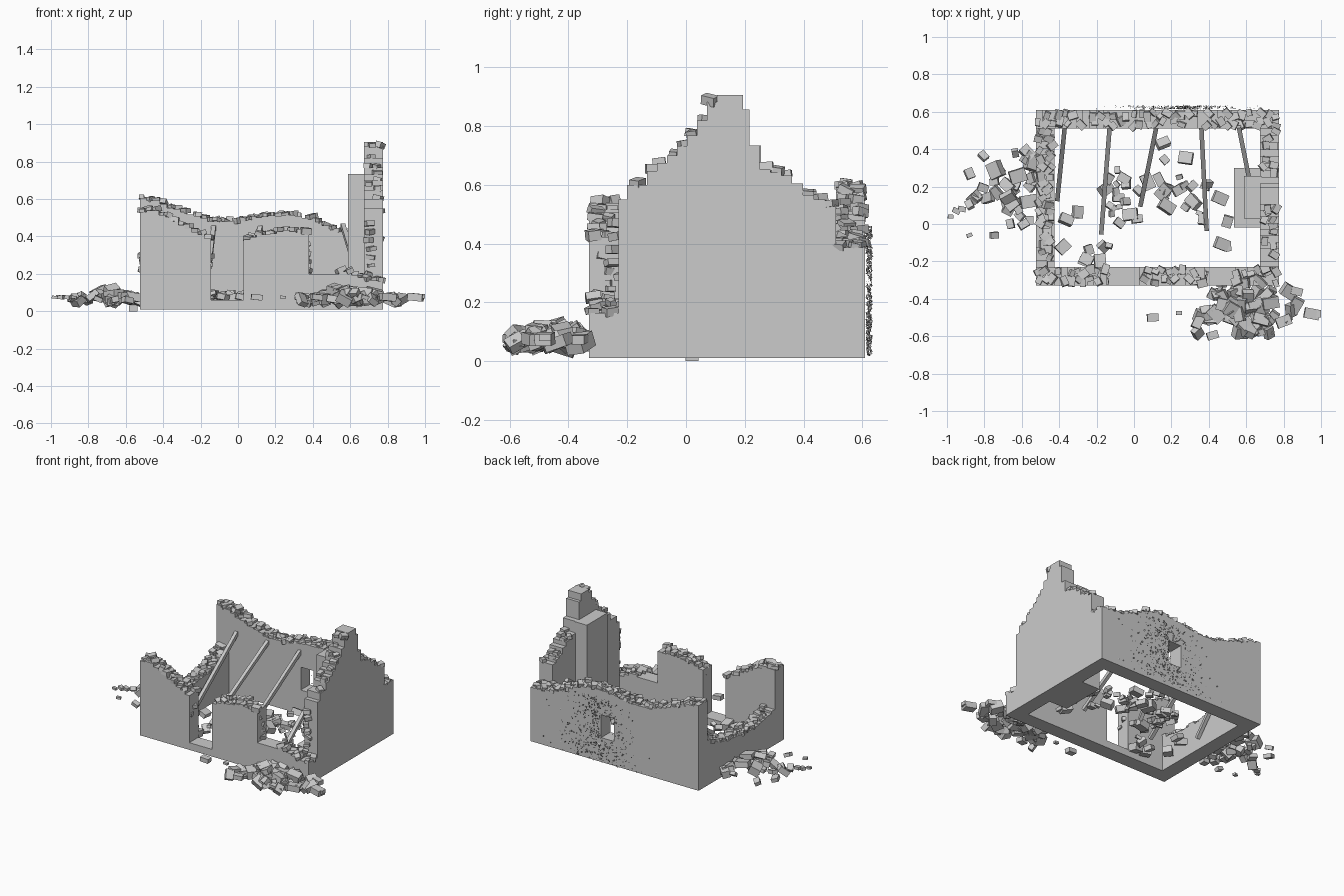
import bpy, bmesh, random, math
from mathutils import Matrix, Vector, Euler

if "Cube" in bpy.data.objects:
    bpy.data.objects.remove(bpy.data.objects["Cube"])

random.seed(7)
U, G = random.uniform, random.gauss
X0, X1, Y0, Y1, T, BASE = -0.525, 0.775, -0.33, 0.61, 0.10, 0.01


def finish(bm, name):
    bmesh.ops.recalc_face_normals(bm, faces=bm.faces)
    me = bpy.data.meshes.new(name)
    bm.to_mesh(me)
    bm.free()
    ob = bpy.data.objects.new(name, me)
    bpy.context.collection.objects.link(ob)
    return ob


def block(bm, loc, size, rot=(0, 0, 0)):
    m = Matrix.Translation(loc) @ Euler(rot).to_matrix().to_4x4() @ Matrix.Diagonal((*size, 1))
    bmesh.ops.create_cube(bm, size=1, matrix=m)


def stone(bm, loc, s, tilt=0.3):
    block(bm, loc, (s, s * U(.65, .85), s * U(.45, .65)), (G(0, tilt), G(0, tilt), U(0, 6.28)))


def height(pts, a):
    for (a0, h0), (a1, h1) in zip(pts, pts[1:]):
        if a0 <= a <= a1:
            return h0 + (h1 - h0) * (a - a0) / max(a1 - a0, 1e-6)
    return pts[-1][1]


def stepped(pts, w=0.036):
    # turn a broken skyline into small masonry steps
    a, b = pts[0][0], pts[-1][0]
    n = max(1, round((b - a) / w))
    return [(a + (b - a) * i / n, a + (b - a) * (i + 1) / n,
             height(pts, a + (b - a) * (i + .5) / n) + U(-.006, .006)) for i in range(n)]


def wall(name, steps, along_x, off):
    # extrude the stepped outline through the wall thickness
    def P(a, z):
        return (a, off, z) if along_x else (off, a, z)
    outline = [P(steps[0][0], BASE)]
    for a, b, h in steps:
        outline += [P(a, h), P(b, h)]
    outline.append(P(steps[-1][1], BASE))
    bm = bmesh.new()
    f = bm.faces.new([bm.verts.new(p) for p in outline])
    ext = bmesh.ops.extrude_face_region(bm, geom=[f])
    vs = [v for v in ext['geom'] if isinstance(v, bmesh.types.BMVert)]
    bmesh.ops.translate(bm, verts=vs, vec=(0, T, 0) if along_x else (T, 0, 0))
    return finish(bm, name)


def cap_stones(name, steps, along_x, off, chance=.75):
    # loose stones lying on the broken edge
    bm = bmesh.new()
    for a, b, h in steps:
        for k in (.27, .73):
            if random.random() < chance:
                p, q = (a + b) / 2 + U(-.01, .01), off + T * k + U(-.015, .015)
                stone(bm, (p, q, h + .006) if along_x else (q, p, h + .006), U(.036, .054), .2)
    return finish(bm, name)


# front wall: left part, doorway threshold, middle, window sill, fallen corner
front = stepped([(X0, .53), (-.46, .545), (-.38, .51), (-.25, .44), (-.145, .385)])
front += [(-.145, .03, .06)]
front += stepped([(.03, .385), (.13, .41), (.25, .43), (.38, .415)])
front += [(.38, .54, .2)]
front += stepped([(.54, .225), (.64, .19), (X1, .155)])
wall("front_wall", front, True, Y0)
cap_stones("front_wall_cap_stones", [s for s in front if s[1] - s[0] < .1], True, Y0)

# back wall with a small window
back = stepped([(X0, .60), (-.45, .595), (-.3, .53), (-.15, .485), (0, .475),
                (.15, .505), (.28, .52), (.4, .495), (.52, .43), (.62, .4), (X1, .385)])
bw = wall("back_wall", back, True, Y1 - T)
cap_stones("back_wall_cap_stones", back, True, Y1 - T)
bm = bmesh.new()
block(bm, (.178, Y1 - T / 2, .26), (.1, .3, .16))
cutter = finish(bm, "window_cutter")
cutter.hide_render = True
cutter.hide_set(True)
mod = bw.modifiers.new("window", 'BOOLEAN')
mod.object, mod.operation, mod.solver = cutter, 'DIFFERENCE', 'EXACT'

# collapsed left wall
left = stepped([(-.23, .26), (-.1, .225), (.1, .215), (.3, .24), (.43, .28), (.51, .33)])
wall("left_wall", left, False, X0)
cap_stones("left_wall_cap_stones", left, False, X0, .9)

# right gable wall
gable = [(-.23, -.2, .55), (-.2, -.133, .60)]
gable += stepped([(-.133, .635), (-.06, .69), (.01, .75), (.04, .79), (.07, .86), (.105, .9)])
gable += [(.105, .194, .905), (.194, .216, .857), (.216, .25, .734)]
gable += stepped([(.25, .655), (.34, .635), (.4, .58), (.47, .54), (.51, .53)])
wall("gable_wall", gable, False, X1 - T)
cap_stones("gable_cap_stones", [g for g in gable if not .19 < g[0] < .24], False, X1 - T, .45)

# ragged stones on the broken vertical ends
bm = bmesh.new()
for x, y, z0, z1 in ((.37, -.28, .22, .41), (-.155, -.28, .25, .38),
                     (.705, -.235, .2, .55), (.05, -.28, .33, .4)):
    for i in range(int((z1 - z0) / .045)):
        stone(bm, (x + U(-.01, .01), y + U(-.03, .03), z0 + .045 * i), U(.035, .05), .15)
finish(bm, "broken_edge_stones")

# chimney breast on a wider hearth
bm = bmesh.new()
block(bm, (.608, .14, .105), (.146, .32, .19))
finish(bm, "hearth")
bm = bmesh.new()
block(bm, (.634, .143, .372), (.094, .226, .724))
finish(bm, "chimney_breast")

# fallen roof beams leaning on the back wall
beams = [((-.37, .52, .45), (-.41, .13, .08)), ((-.13, .52, .45), (-.175, -.05, .07)),
         ((.12, .52, .45), (.035, .10, .06)), ((.36, .52, .44), (.388, -.03, .06)),
         ((.56, .52, .46), (.612, .26, .29))]
bm = bmesh.new()
for p, q in beams:
    p, q = Vector(p), Vector(q)
    block(bm, (p + q) / 2, (.024, .024, (q - p).length), (q - p).to_track_quat('Z', 'Y').to_euler())
finish(bm, "fallen_roof_beams")


def heap(name, n, c, sd, lo, hi, small, big, peak):
    bm = bmesh.new()
    for i in range(n):
        x = min(max(G(c[0], sd[0]), lo[0]), hi[0])
        y = min(max(G(c[1], sd[1]), lo[1]), hi[1])
        d = math.hypot((x - c[0]) / sd[0], (y - c[1]) / sd[1])
        stone(bm, (x, y, U(.055, .075 + peak * max(0, 1 - d / 2))), U(small, big), .35)
    return finish(bm, name)


# rubble heaps outside and scattered inside
heap("front_rubble", 75, (.58, -.45), (.13, .075), (.34, -.58), (.88, -.31), .04, .09, .06)
heap("left_rubble", 36, (-.69, .19), (.10, .10), (-.88, -.06), (-.54, .38), .04, .09, .06)
bm = bmesh.new()
for i in range(52):
    c = random.choice([(-.08, .14), (.28, .2), (.1, .15), (.45, .1), (-.1, -.12)])
    x, y = min(max(G(c[0], .13), -.38), .5), min(max(G(c[1], .12), -.2), .46)
    stone(bm, (x, y, U(.06, .1)), U(.03, .085), .25)
finish(bm, "inner_rubble")
bm = bmesh.new()
for x, y, s in ((.95, -.48, .08), (.87, -.36, .06), (.8, -.52, .08), (.1, -.5, .06), (.24, -.475, .03),
                (-.98, .04, .03), (-.95, .07, .04), (-.92, .08, .04), (-.88, -.06, .03), (.42, -.595, .06)):
    block(bm, (x, y, .075), (s, s * .7, s * .5), (0, .1, U(-.5, .5)))
block(bm, (.98, -.48, .08), (.04, .04, .025))
block(bm, (-.56, .02, .015), (.045, .045, .03))
finish(bm, "stray_stones")

# ivy leaves clinging to the back wall
bm = bmesh.new()
for i in range(650):
    z = .02 + .44 * random.random()
    x = min(max(G(.24, .09 + .16 * abs(.46 - z)), -.2), .66)
    if abs(x - .178) < .05 and .18 < z < .34:
        continue
    s = U(.004, .008)
    m = Matrix.Translation((x, U(.614, .632), z)) @ Euler((1.57 + G(0, .5), U(0, 6.28), G(0, .5))).to_matrix().to_4x4()
    bm.faces.new([bm.verts.new(m @ Vector(v)) for v in ((0, -s, 0), (s * .7, 0, 0), (0, s, 0), (-s * .7, 0, 0))])
finish(bm, "ivy_leaves")
